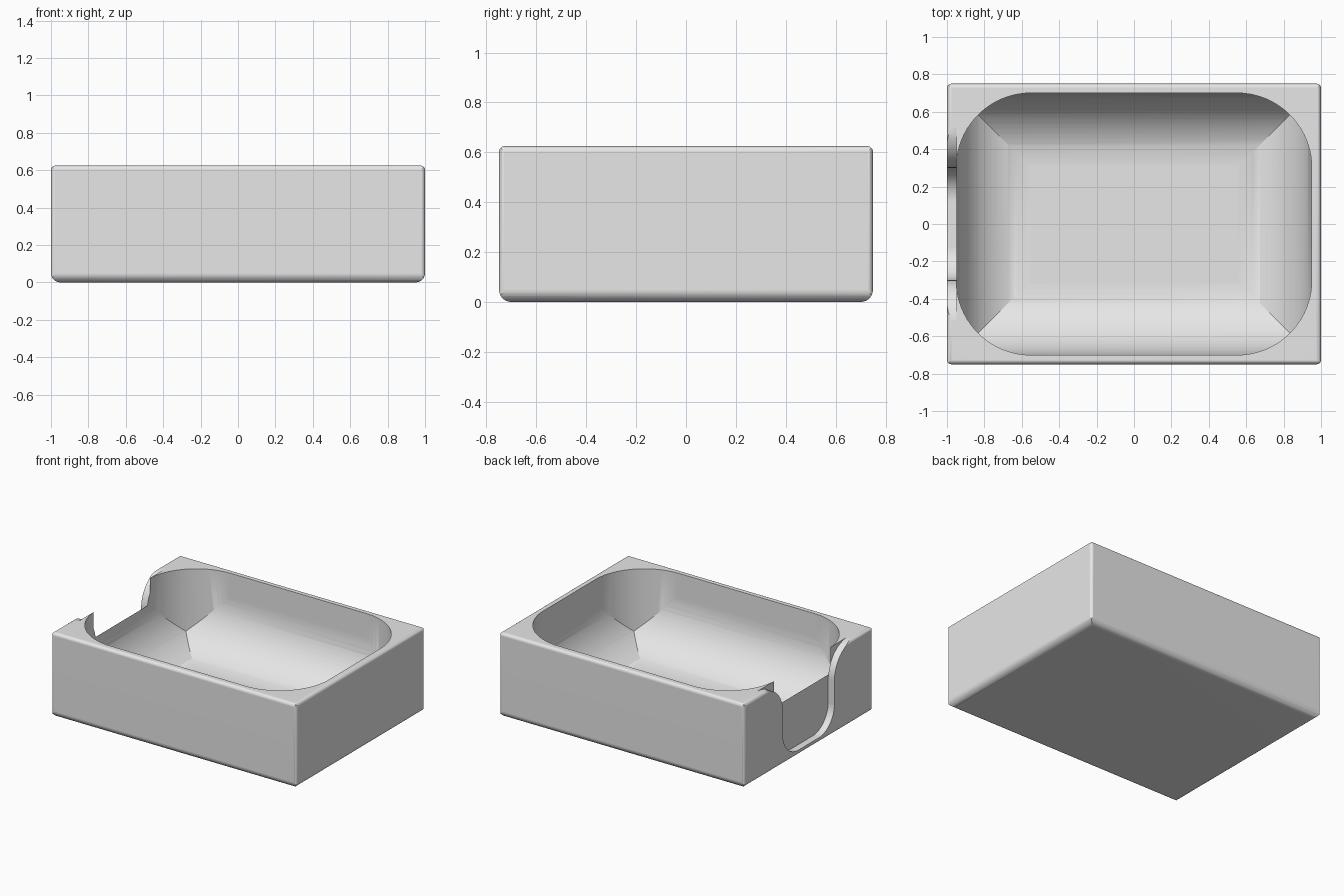
import bpy
import bmesh
import math
from mathutils import Vector

if "Cube" in bpy.data.objects:
    bpy.data.objects.remove(bpy.data.objects["Cube"], do_unlink=True)

GAP = 0.0004   # keeps boolean faces from lying exactly on each other
HALF_X, HALF_Y, HEIGHT, WALL = 1.0, 0.75, 0.625, 0.05
COVE = 0.4

grey = bpy.data.materials.new("light_grey")
grey.use_nodes = True
colour = (0.8, 0.8, 0.8, 1)
grey.diffuse_color = colour
grey.node_tree.nodes["Principled BSDF"].inputs["Base Color"].default_value = colour


def arc(cu, cv, radius, start, end, steps):
    angles = [math.radians(start + (end - start) * i / steps) for i in range(steps + 1)]
    return [(cu + radius * math.cos(a), cv + radius * math.sin(a)) for a in angles]


def rounded_rect(half, low, high, r_low, r_high, steps):
    """Outline centred on u = 0, with own radii for lower and upper corners."""
    points = []
    for side, level, r, start in ((1, low, r_low, -90), (1, high, r_high, 0),
                                  (-1, high, r_high, 90), (-1, low, r_low, 180)):
        cu = side * (half - r)
        cv = level + r if level == low else level - r
        points += arc(cu, cv, r, start, start + 90, steps) if r else [(cu, cv)]
    return points


def prism(name, axis, outline, start, end):
    """Extrude a flat outline along the x, y or z axis."""
    place = {"x": lambda u, v, d: (d, u, v),
             "y": lambda u, v, d: (u, d, v),
             "z": lambda u, v, d: (u, v, d)}[axis]
    bm = bmesh.new()
    face = bm.faces.new([bm.verts.new(place(u, v, start)) for u, v in outline])
    moved = bmesh.ops.extrude_face_region(bm, geom=[face])["geom"]
    bmesh.ops.translate(bm, vec=Vector(place(0, 0, end - start)),
                        verts=[g for g in moved if isinstance(g, bmesh.types.BMVert)])
    bmesh.ops.recalc_face_normals(bm, faces=bm.faces)
    mesh = bpy.data.meshes.new(name)
    bm.to_mesh(mesh)
    bm.free()
    mesh.materials.append(grey)
    obj = bpy.data.objects.new(name, mesh)
    bpy.context.collection.objects.link(obj)
    return obj


def combine(target, tool, operation):
    """Apply a boolean and discard the tool."""
    mod = target.modifiers.new("cut", "BOOLEAN")
    mod.operation, mod.object, mod.solver = operation, tool, "EXACT"
    bpy.context.view_layer.objects.active = target
    bpy.ops.object.modifier_apply(modifier=mod.name)
    bpy.data.objects.remove(tool, do_unlink=True)


def three_way(name, half_x, half_y, low, high, r_low, r_high, r_plan, steps):
    """Solid whose front, side and plan outlines are all rounded rectangles."""
    solid = prism(name, "y", rounded_rect(half_x, low, high, r_low, r_high, steps), -2, 2)
    side = rounded_rect(half_y, low - GAP, high + GAP, r_low, r_high, steps)
    combine(solid, prism("side_tool", "x", side, -2.1, 2.1), "INTERSECT")
    plan = rounded_rect(half_x + GAP, -half_y - GAP, half_y + GAP, r_plan, r_plan, steps)
    combine(solid, prism("plan_tool", "z", plan, -1, 2), "INTERSECT")
    return solid


# Outer block with softly rounded edges
tray = three_way("tray", HALF_X, HALF_Y, 0, HEIGHT, 0.05, 0.025, 0.025, 6)

# Coved basin
basin = three_way("basin_tool", HALF_X - WALL, HALF_Y - WALL, WALL, 1.2, COVE, 0, COVE, 20)
combine(tray, basin, "DIFFERENCE")

# Flared finger notch, as deep as the wall, in the right end
flare, base = 0.225, 0.18
half = [(0.3 - base, WALL)] + arc(0.3 - base, WALL + base, base, -90, 0, 12)[1:]
half += arc(0.3 + flare, HEIGHT - flare, flare, 180, 92, 12)
half.append((half[-1][0], 0.9))
notch = half + [(-u, v) for u, v in reversed(half)]
combine(tray, prism("notch_tool", "x", notch, -1.3, WALL - HALF_X + 0.0007), "DIFFERENCE")

# Smooth curves, crisp creases
bpy.ops.object.select_all(action="DESELECT")
tray.select_set(True)
bpy.context.view_layer.objects.active = tray
bpy.ops.object.shade_smooth_by_angle(angle=math.radians(25))
weighted = tray.modifiers.new("even_shading", "WEIGHTED_NORMAL")
weighted.keep_sharp = True
